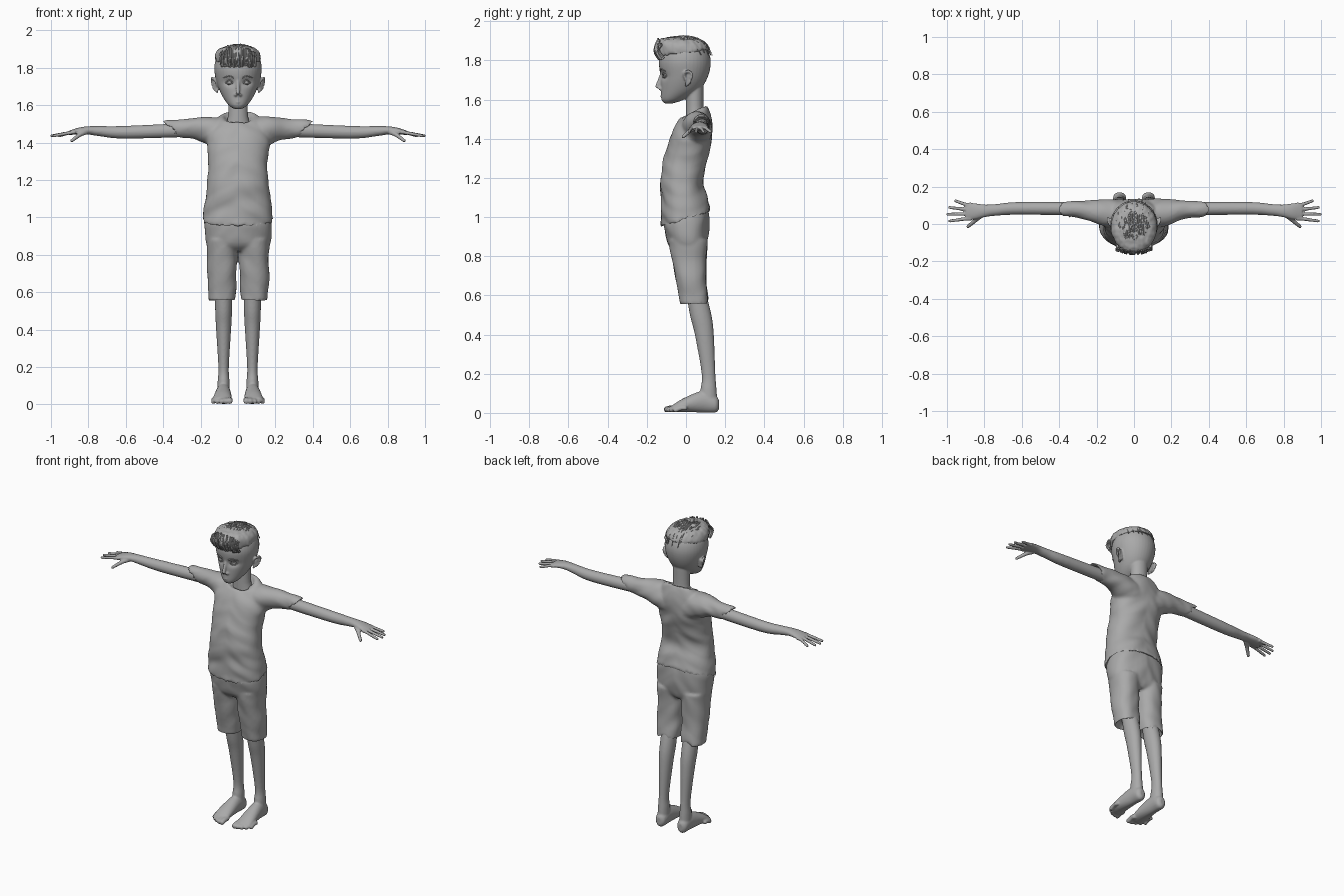
import bpy, bmesh, math, random
from mathutils import Vector, noise

if "Cube" in bpy.data.objects:
    bpy.data.objects.remove(bpy.data.objects["Cube"])
random.seed(4)
X, Y, Z = Vector((1, 0, 0)), Vector((0, 1, 0)), Vector((0, 0, 1))
SIDES = {"left": 1, "right": -1}

grey = bpy.data.materials.new("plain grey")
grey.use_nodes = True
grey.diffuse_color = (.4, .4, .4, 1)
grey.node_tree.nodes["Principled BSDF"].inputs["Base Color"].default_value = grey.diffuse_color


def spline(rows, steps=5):
    """Smooth curve through rows of numbers (Catmull-Rom)."""
    last = len(rows) - 1
    result = []
    for i in range(last):
        before, start, end, after = [rows[max(0, min(last, i + j))] for j in (-1, 0, 1, 2)]
        for step in range(steps):
            t = step / steps
            result.append([b + t / 2 * (c - a + t * (2 * a - 5 * b + 4 * c - d + t * (3 * (b - c) + d - a)))
                           for a, b, c, d in zip(before, start, end, after)])
    return result + [rows[-1]]


def tube(bm, rows, axes=None, side=1, count=24, power=2):
    """Closed loft of rows (x, y, z, width, depth, tilt); without axes the rings follow the path."""
    rows = spline([tuple(row) + (0,) * (6 - len(row)) for row in rows])
    points = [Vector(row[:3]) for row in rows]
    last = len(points) - 1
    rings = []
    for i, (point, row) in enumerate(zip(points, rows)):
        if axes:
            across, around, along = axes
        else:
            along = (points[min(i + 1, last)] - points[max(i - 1, 0)]).normalized()
            across = along.cross(Z if abs(along.z) < .9 else Y).normalized()
            around = along.cross(across)
        width, depth, tilt = row[3:]
        ring = []
        for j in range(count):
            angle = math.tau * j / count
            cos, sin = [math.copysign(abs(f(angle)) ** (2 / power), f(angle)) for f in (math.cos, math.sin)]
            corner = point + across * width * cos + (around + along * tilt) * depth * sin
            ring.append(bm.verts.new((corner.x * side, corner.y, corner.z)))
        rings.append(ring)
    faces = [bm.faces.new(rings[0]), bm.faces.new(rings[-1])]
    for low, high in zip(rings, rings[1:]):
        for j in range(count):
            k = (j + 1) % count
            faces.append(bm.faces.new((low[j], low[k], high[k], high[j])))
    bmesh.ops.recalc_face_normals(bm, faces=faces)


def stack(bm, rows, centre=0, **options):
    """Upright loft from rows (z, half width, front y, back y, tilt)."""
    tube(bm, [(centre, (front + back) / 2, z, half, (back - front) / 2, *tilt)
              for z, half, front, back, *tilt in rows], (X, Y, Z), **options)


def cord(bm, points, radius, tip=.6, side=1, count=10):
    """Tapering strand through the points with a rounded end."""
    last = len(points) - 1
    sizes = [radius * (1 + (tip - 1) * i / last) for i in range(last + 1)]
    rows = [(*point, size, size) for point, size in zip(points, sizes)]
    before, end = Vector(points[-2]), Vector(points[-1])
    end += (end - before).normalized() * radius / 2
    tube(bm, rows + [(*end, sizes[-1] / 2, sizes[-1] / 2)], None, side, count)


def finish(name, bm, voxel=0, relax=3, sculpt=None):
    """Make the object, blend its pieces into one skin and shade it."""
    mesh = bpy.data.meshes.new(name)
    bm.to_mesh(mesh)
    bm.free()
    part = bpy.data.objects.new(name, mesh)
    bpy.context.collection.objects.link(part)
    bpy.ops.object.select_all(action='DESELECT')
    part.select_set(True)
    bpy.context.view_layer.objects.active = part
    if voxel:
        blend = part.modifiers.new("blend", 'REMESH')
        blend.mode, blend.voxel_size = 'VOXEL', voxel
        soften = part.modifiers.new("soften", 'SMOOTH')
        soften.iterations = relax
        bpy.ops.object.convert(target='MESH')
    if sculpt:
        moved = [sculpt(vertex.co.copy(), vertex.normal.copy()) for vertex in part.data.vertices]
        for vertex, place in zip(part.data.vertices, moved):
            vertex.co = place
    part.data.materials.clear()
    part.data.materials.append(grey)
    bpy.ops.object.shade_smooth_by_angle(angle=math.radians(50))


def folds(amount, across, upward):
    """Soft irregular creases pushed along the normals."""
    def crease(place, normal):
        spot = Vector((place.x * across, place.y * across, place.z * upward + abs(place.x) * across))
        return place + normal * amount * noise.noise(spot)
    return crease


def hollow_eyes(place, normal):
    """Press the eye sockets into the front of the head."""
    if normal.y < 0 and place.y < 0:
        across, upward = (abs(place.x) - .046) / .02, (place.z - 1.722) / .014
        place.y += .014 * math.exp(-(across ** 2 + upward ** 2) / 2)
    return place


# Head with neck, nose, lips and ears
bm = bmesh.new()
stack(bm, [(1.58, .02, -.11, -.07), (1.6, .05, -.125, -.01), (1.65, .085, -.128, .07), (1.72, .113, -.13, .113),
           (1.8, .127, -.138, .126), (1.87, .105, -.11, .1), (1.91, .04, -.05, .03)], count=40)
stack(bm, [(1.46, .08, 0, .11), (1.54, .054, 0, .09), (1.67, .055, 0, .09)])
cord(bm, [(0, -.125, 1.735), (0, -.137, 1.695), (0, -.147, 1.663)], .008, 1.4)
for side in SIDES.values():
    cord(bm, [(.014, -.12, 1.655), (.012, -.136, 1.655)], .009, .8, side)
    cord(bm, [(0, -.125, 1.632), (.022, -.115, 1.627)], .007, .5, side)
    cord(bm, [(0, -.125, 1.616), (.018, -.116, 1.619)], .008, .5, side)
    cord(bm, [(.11, 0, 1.7), (.122, -.01, 1.73), (.137, .01, 1.745), (.14, .03, 1.73), (.13, .02, 1.69),
              (.11, 0, 1.67)], .007, .9, side)
    cord(bm, [(.11, .01, 1.68), (.125, .02, 1.73)], .013, .9, side)
finish("head", bm, .005, 3, hollow_eyes)

# Eyes, lids and brows
for label, side in SIDES.items():
    bm = bmesh.new()
    bmesh.ops.create_uvsphere(bm, u_segments=20, v_segments=14, radius=.016)
    bmesh.ops.translate(bm, verts=bm.verts, vec=(.046 * side, -.1, 1.722))
    finish(label + "_eye", bm)
    bm = bmesh.new()
    inner, outer = (.026, -.115, 1.72), (.066, -.1, 1.72)
    for height in (.011, -.009):
        cord(bm, [inner, (.046, -.117, 1.722 + height), outer], .0035, .8, side)
    cord(bm, [(.024, -.131, 1.747), (.05, -.127, 1.755), (.076, -.107, 1.746)], .004, .5, side)
    finish(label + "_eyelids_and_brow", bm)

# Hair cap
bm = bmesh.new()
stack(bm, [(1.85, .1, -.11, .1, .1), (1.835, .122, -.143, .122, .1), (1.875, .119, -.157, .114),
           (1.905, .09, -.14, .08), (1.92, .03, -.08, 0)], count=40)
finish("hair_cap", bm, .009, 2, folds(.005, 45, 30))


def crown(x, y):
    reach = (x / .126) ** 2 + ((y + .018) / .146) ** 2
    return 1.83 + .09 * math.sqrt(max(0, 1 - reach))


# Locks combed back over the crown, and a raised fringe
bm = bmesh.new()
for lock in range(110):
    spread, angle = math.sqrt(random.random()), random.uniform(0, math.tau)
    x, y = .105 * spread * math.cos(angle), .115 * spread * math.sin(angle) - .025
    drift, length = random.uniform(-.012, .012), random.uniform(.03, .05)
    path = []
    for t in (0, .5, 1):
        across, back = x + drift * t, y + length * t
        path.append((across, back, crown(across, back) + .005 * math.sin(3 * t)))
    cord(bm, path, random.uniform(.005, .008), .3, count=6)
for lock in range(30):
    x = .18 * (lock / 29 - .5)
    back, lean, low = 2.6 * x * x, random.uniform(-.01, .01), random.uniform(1.806, 1.822)
    cord(bm, [(x, back - .136, low), (x + lean, back - .16, low + .04), (x + lean, back - .145, low + .09 - back)],
         .0085, .5, count=6)
finish("hair_locks", bm)

# Shirt: body and slanted sleeves with turned-in hems
bm = bmesh.new()
stack(bm, [(1.03, .16, -.1, .1, .3), (.985, .189, -.125, .126, .3), (1.08, .178, -.127, .108, .2),
           (1.19, .163, -.13, .086), (1.3, .16, -.112, .112), (1.43, .17, -.075, .134),
           (1.515, .128, -.032, .124, .2), (1.54, .085, -.02, .106, .5), (1.51, .066, 0, .09, .5)],
      count=40, power=2.25)
for side in SIDES.values():
    tube(bm, [(.06, .05, 1.43, .08, .095), (.15, .058, 1.457, .076, .08), (.25, .075, 1.474, .052, .054, .2),
              (.365, .08, 1.47, .043, .046, .8), (.33, .08, 1.47, .034, .036, .8)], (Y, Z, X), side)
finish("shirt", bm, .009, 3, folds(.009, 8, 15))

# Shorts: seat and two legs
bm = bmesh.new()
stack(bm, [(.82, .1, -.05, .08), (.86, .17, -.09, .107), (.97, .18, -.113, .12, .2), (1.03, .17, -.11, .112, .3)],
      count=36, power=2.3)
for side in SIDES.values():
    stack(bm, [(.59, .055, -.01, .1), (.55, .07, -.028, .117), (.6, .076, -.036, .113), (.7, .078, -.055, .103),
               (.88, .082, -.09, .11)], .086, side=side, power=2.3)
finish("shorts", bm, .009, 3, folds(.007, 9, 11))

# Arms with flat palms, four spread fingers and a thumb
for label, side in SIDES.items():
    bm = bmesh.new()
    tube(bm, [(.2, .08, 1.47, .036, .038), (.6, .084, 1.455, .034, .034), (.74, .075, 1.461, .031, .027),
              (.8, .07, 1.465, .034, .022), (.85, .068, 1.462, .043, .018), (.9, .066, 1.452, .045, .012)],
         (Y, Z, X), side)
    for finger in range(4):
        spread = finger - 1.5
        knuckle, tip = .066 + .026 * spread, .07 + .036 * spread
        reach = .995 - .01 * (spread + .5) ** 2
        cord(bm, [(.87, knuckle, 1.456), (.9, knuckle, 1.452), (reach, tip, 1.436)], .0115, .7, side)
    cord(bm, [(.815, .048, 1.456), (.845, .022, 1.442), (.888, -.014, 1.41)], .015, .6, side)
    finish(label + "_arm", bm, .005, 3)

# Legs, feet and toes
for label, side in SIDES.items():
    bm = bmesh.new()
    stack(bm, [(.62, .045, 0, .1), (.5, .045, .02, .13), (.4, .04, .045, .142), (.2, .028, .08, .15),
               (.12, .032, .074, .156), (.06, .034, .07, .16)], .077, side=side)
    tube(bm, [(.077, .168, .042, .015, .025), (.077, .15, .045, .033, .043), (.078, .09, .058, .038, .056),
              (.082, -.01, .04, .048, .036), (.084, -.07, .022, .048, .017)], (X, Z, Y), side)
    for toe in range(5):
        x, tip, radius = .044 + .022 * toe, .003 * toe * toe - .104, .016 - .001 * toe
        cord(bm, [(x, tip + .06, .024), (x, tip + .03, .024), (x, tip, radius)], radius, .95, side)
    finish(label + "_leg", bm, .006, 2)
